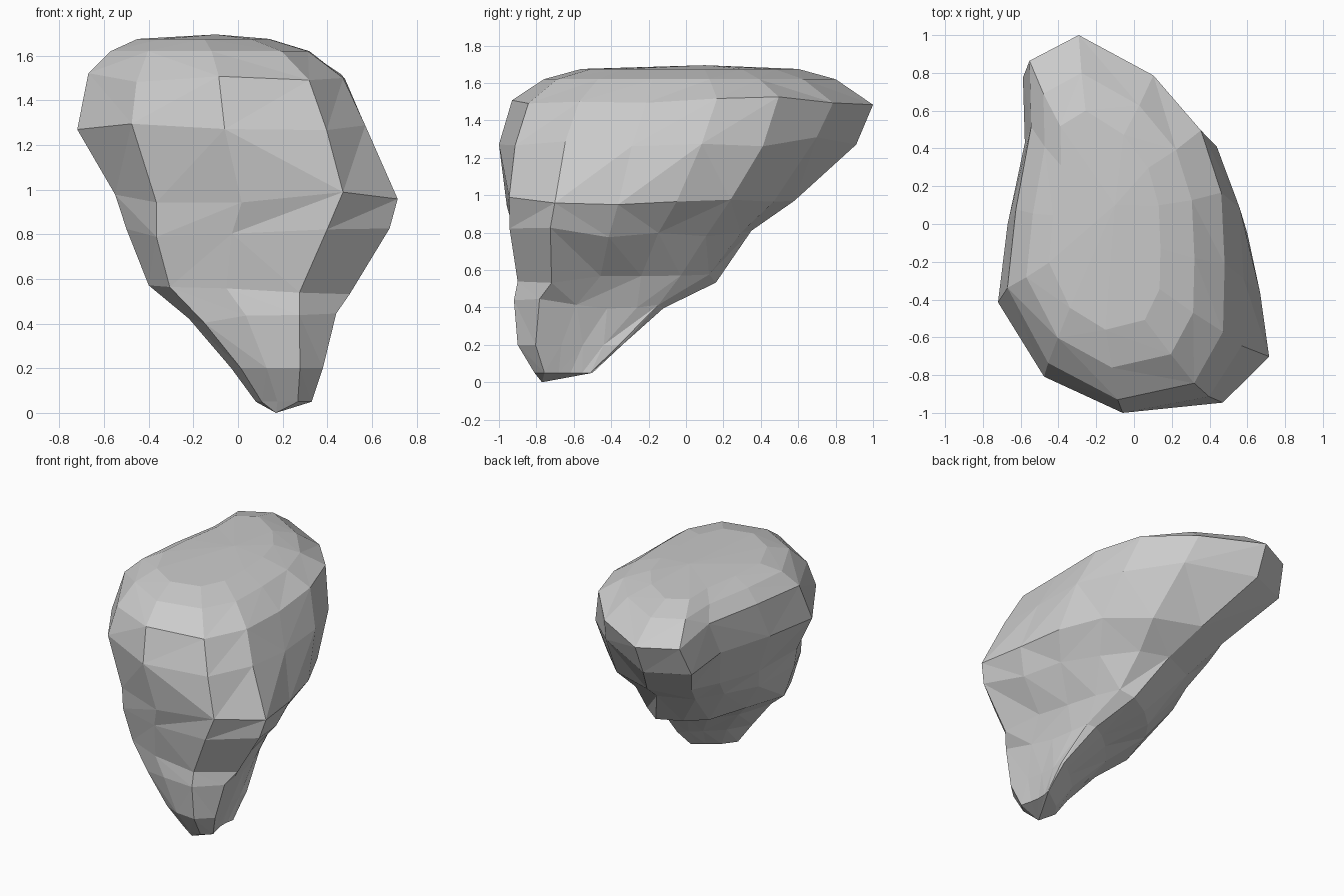
import bpy, bmesh, random

if "Cube" in bpy.data.objects:
    bpy.data.objects.remove(bpy.data.objects["Cube"])

random.seed(4)

# Plan outlines (counter-part points in the same order): broad crown, narrower underside
CROWN = [(-.59, .86), (-.3, 1), (.14, .78), (.42, .48), (.54, .14), (.56, -.25), (.55, -.62),
         (.38, -.9), (-.07, -.99), (-.48, -.79), (-.72, -.38), (-.67, .05), (-.58, .5)]
BASE = [(-.3, .36), (-.05, .48), (.16, .43), (.36, .22), (.5, -.07), (.61, -.37), (.71, -.73),
        (.4, -.98), (-.05, -.94), (-.4, -.8), (-.53, -.5), (-.52, -.08), (-.44, .2)]

# Height, then x and y extents of the boulder at that height
LEVELS = [(.05, .08, .33, -.81, -.5), (.2, -.03, .38, -.9, -.34), (.42, -.22, .44, -.92, -.12),
          (.55, -.4, .5, -.9, .16), (.8, -.5, .68, -.95, .35), (.97, -.55, .72, -.98, .58),
          (1.28, -.72, .58, -1, .91), (1.51, -.67, .48, -.93, 1), (1.62, -.57, .32, -.76, .8),
          (1.675, -.45, .14, -.56, .6)]


def unit(points):
    """Fit an outline into the 0..1 square."""
    xs, ys = zip(*points)
    return [((x - min(xs)) / (max(xs) - min(xs)), (y - min(ys)) / (max(ys) - min(ys)))
            for x, y in points]


crown, base = unit(CROWN), unit(BASE)
bm = bmesh.new()
rings = []
for z, x0, x1, y0, y1 in LEVELS:
    t = min(1, max(0, (z - .75) / .45))
    ring = []
    for (ax, ay), (bx, by) in zip(base, crown):
        u, v = ax + (bx - ax) * t, ay + (by - ay) * t
        # Lower back is pushed towards the right
        u += max(0, .85 - z) * 2 * max(0, v - .45) * (1 - u)
        # Chipped surface: small height wobble, and none on the thin tip
        dz = random.uniform(-.03, .03) if .3 < z < 1.55 else 0
        ring.append(bm.verts.new((x0 + (x1 - x0) * u, y0 + (y1 - y0) * v, z + dz)))
    rings.append(ring)

# Sides, with irregular diagonals
n = len(CROWN)
for lo, hi in zip(rings, rings[1:]):
    for i in range(n):
        j = (i + 1) % n
        a, b, c, d = lo[i], lo[j], hi[j], hi[i]
        tris = ((a, b, c), (a, c, d)) if random.random() < .5 else ((a, b, d), (b, c, d))
        for tri in tris:
            bm.faces.new(tri)

# Pointed foot and nearly flat top
foot = bm.verts.new((.17, -.77, 0))
top = bm.verts.new((-.1, .1, 1.695))
for i in range(n):
    j = (i + 1) % n
    bm.faces.new((foot, rings[0][i], rings[0][j]))
    bm.faces.new((top, rings[-1][i], rings[-1][j]))

bmesh.ops.recalc_face_normals(bm, faces=bm.faces[:])
mesh = bpy.data.meshes.new("boulder")
bm.to_mesh(mesh)
bm.free()
bpy.context.collection.objects.link(bpy.data.objects.new("boulder", mesh))
